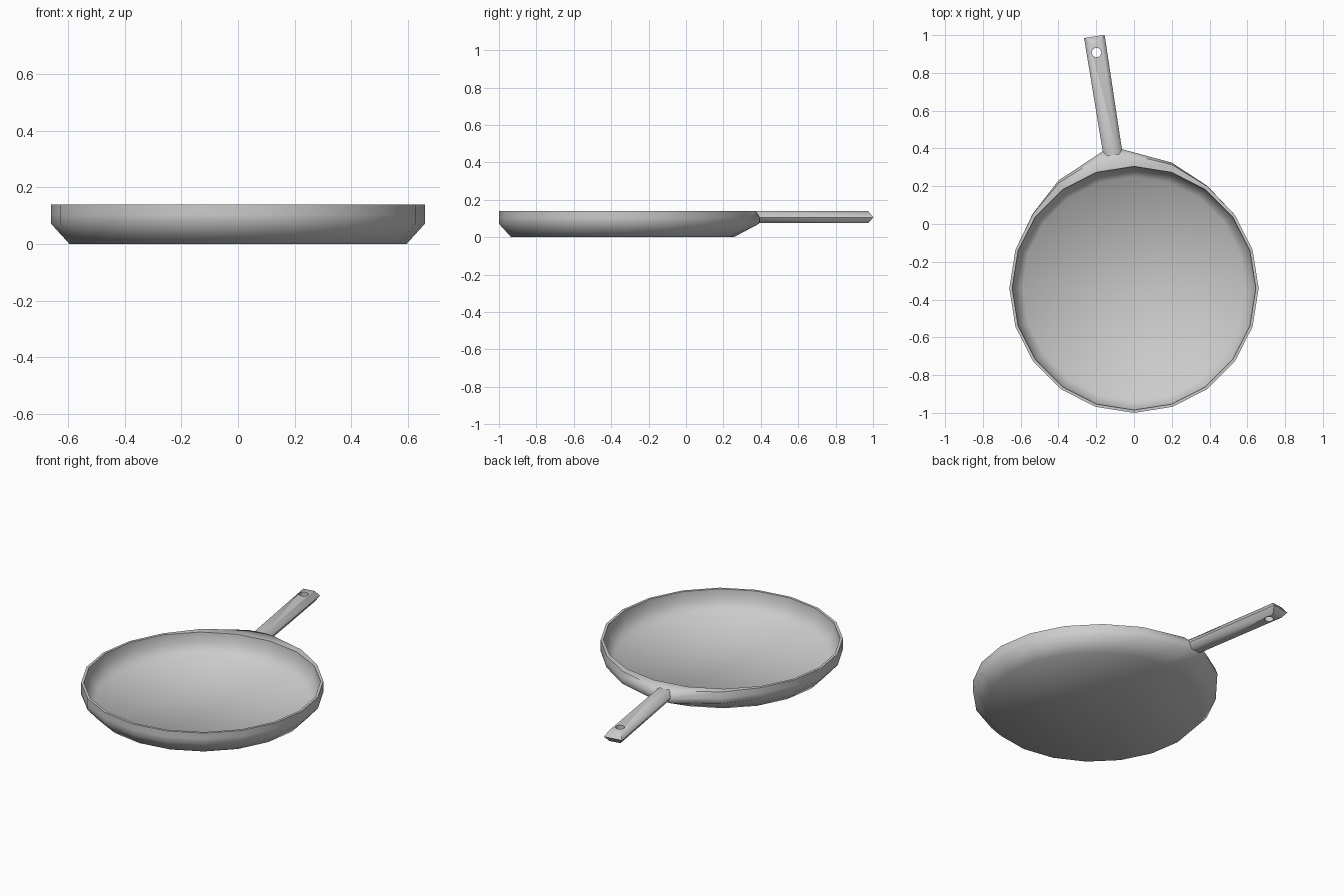
import bpy, bmesh, math
from mathutils import Vector

if "Cube" in bpy.data.objects:
    bpy.data.objects.remove(bpy.data.objects["Cube"])

SIDES, CY = 20, -0.34


def make_object(name, bm, angle):
    bmesh.ops.recalc_face_normals(bm, faces=bm.faces)
    me = bpy.data.meshes.new(name)
    bm.to_mesh(me)
    bm.free()
    ob = bpy.data.objects.new(name, me)
    bpy.context.collection.objects.link(ob)
    bpy.ops.object.select_all(action='DESELECT')
    ob.select_set(True)
    bpy.context.view_layer.objects.active = ob
    bpy.ops.object.shade_smooth_by_angle(angle=math.radians(angle))
    return ob


def loft(rings):
    bm = bmesh.new()
    loops = [[bm.verts.new(p) for p in ring] for ring in rings]
    n = len(loops[0])
    for a, b in zip(loops, loops[1:]):
        for i in range(n):
            j = (i + 1) % n
            bm.faces.new((a[i], a[j], b[j], b[i]))
    return bm, loops


# pan body: 20-sided dish whose outer wall flares towards the handle
flare = {3: (0.388, 0.202), 4: (0.2, 0.325), 5: (-0.06, 0.395),
         6: (-0.165, 0.385), 7: (-0.4, 0.23), 8: (-0.537, 0.053)}


def pan_ring(r, z, amount):
    ring = []
    for i in range(SIDES):
        a = math.tau * i / SIDES
        p = Vector((r * math.cos(a), CY + r * math.sin(a), z))
        if i in flare:
            p = p.lerp(Vector((*flare[i], z)), amount)
        ring.append(p)
    return ring


# radius, height, share of the flare; underside first, inner floor last
profile = [(0.595, 0, 0), (0.66, 0.072, 0.95), (0.66, 0.105, 1), (0.66, 0.14, 0.7),
           (0.645, 0.14, 0), (0.64, 0.08, 0), (0.59, 0.018, 0)]
bm, loops = loft([pan_ring(*p) for p in profile])
bm.faces.new(loops[0])
bm.faces.new(loops[-1])
make_object("pan_body", bm, 60)

# handle: six-sided bar with a wedge tip
start, end = Vector((-0.11, 0.36, 0)), Vector((-0.21, 0.993, 0))
along = (end - start).normalized()
side = Vector((along.y, -along.x, 0))
section = [(-1, 0.106), (-0.62, 0.139), (0.62, 0.139),
           (1, 0.106), (0.62, 0.075), (-0.62, 0.075)]


def handle_ring(centre, half, inset):
    return [centre + side * (x * half) + Vector((0, 0, z)) - along * (inset if abs(x) < 1 else 0)
            for x, z in section]


bm, loops = loft([handle_ring(start, 0.051, 0), handle_ring(end, 0.055, 0.024)])
bm.faces.new(loops[0])
v = loops[1]
for face in ((0, 1, 2, 3), (0, 3, 4, 5)):
    bm.faces.new([v[i] for i in face])
handle = make_object("handle", bm, 60)

# hanging hole through the handle
bpy.ops.mesh.primitive_cylinder_add(vertices=16, radius=0.025, depth=0.4, location=(-0.198, 0.908, 0.1))
cutter = bpy.context.object
cutter.name = "hole_cutter"
cutter.hide_render = True
mod = handle.modifiers.new("hanging_hole", 'BOOLEAN')
mod.operation = 'DIFFERENCE'
mod.solver = 'EXACT'
mod.object = cutter
bpy.context.view_layer.objects.active = handle
bpy.ops.object.modifier_apply(modifier=mod.name)
bpy.data.objects.remove(cutter)
